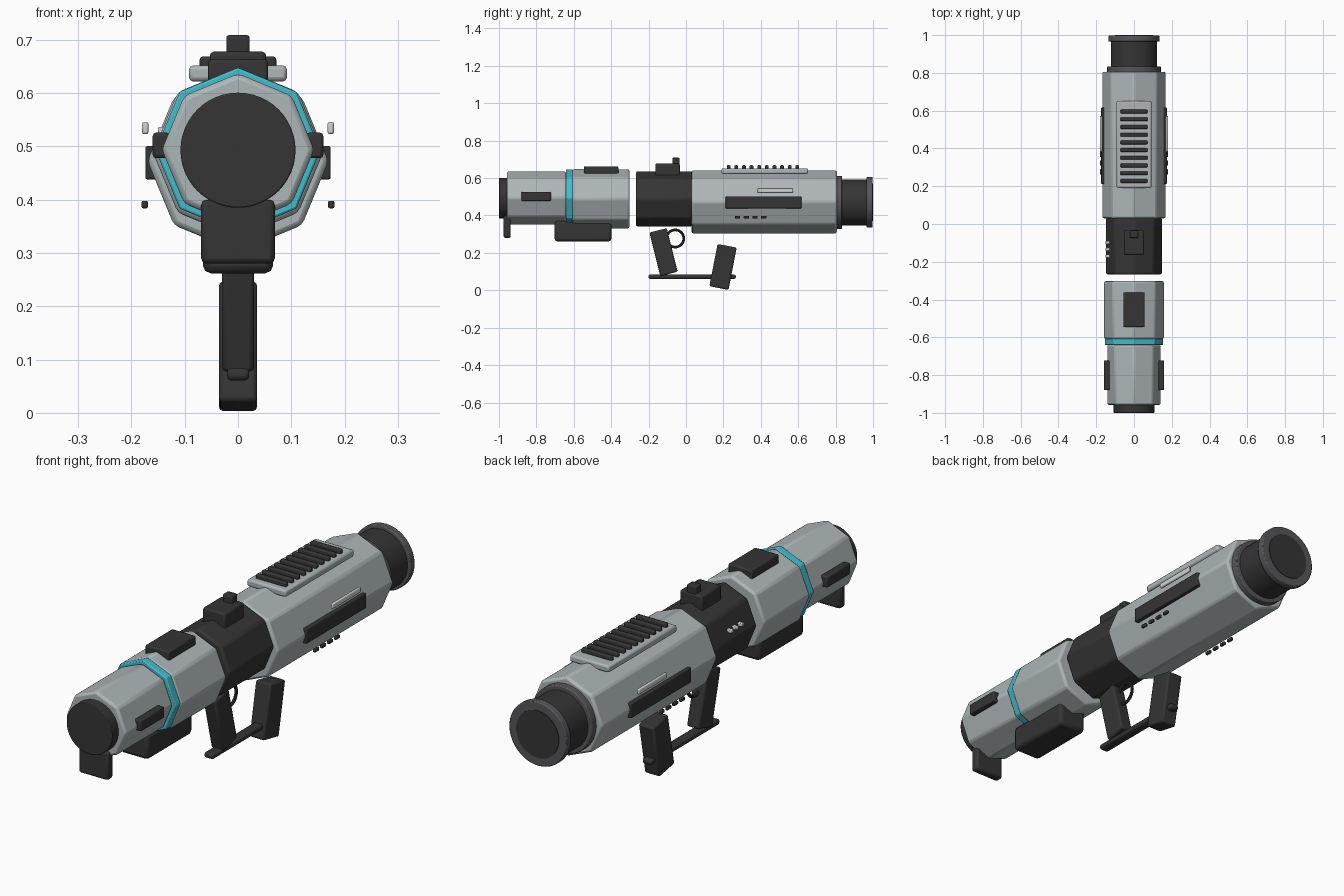
import bpy, math
from mathutils import Matrix, Vector

if "Cube" in bpy.data.objects:
    bpy.data.objects.remove(bpy.data.objects["Cube"])


def material(name, r, g, b):
    m = bpy.data.materials.new(name)
    m.diffuse_color = (r, g, b, 1)
    m.use_nodes = True
    m.node_tree.nodes["Principled BSDF"].inputs["Base Color"].default_value = m.diffuse_color
    return m


SILVER = material("silver grey", 0.42, 0.47, 0.48)
DARK = material("charcoal", 0.035, 0.035, 0.036)
GUNMETAL = material("gunmetal", 0.095, 0.095, 0.105)
CYAN = material("cyan", 0.06, 0.50, 0.60)
LIGHT = material("pale grey", 0.65, 0.66, 0.66)


def finish(ob, name, mat, bevel=0.0, segments=2):
    """Name, colour, bevel and shade the active object."""
    ob.name = name
    ob.data.name = name
    ob.data.materials.append(mat)
    if bevel:
        mod = ob.modifiers.new("bevel", 'BEVEL')
        mod.width = bevel
        mod.segments = segments
        mod.limit_method = 'ANGLE'
        mod.angle_limit = math.radians(30)
    bpy.ops.object.shade_smooth_by_angle(angle=math.radians(30))
    return ob


def tube(name, y0, y1, z, r, mat, sides=48, bevel=0.0):
    """Solid prism along y; with 8 sides one corner points straight up."""
    bpy.ops.mesh.primitive_cylinder_add(vertices=sides, radius=r, depth=y1 - y0)
    ob = bpy.context.object
    ob.data.transform(Matrix.Rotation(math.radians(90), 4, 'X'))
    ob.location = (0, (y0 + y1) / 2, z)
    return finish(ob, name, mat, bevel)


def box(name, x, y, z, mat, bevel=0.004, tilt=0.0):
    """Box from (min, max) ranges, optionally tilted about x."""
    bpy.ops.mesh.primitive_cube_add(size=1)
    ob = bpy.context.object
    ob.data.transform(Matrix.Diagonal((x[1] - x[0], y[1] - y[0], z[1] - z[0], 1)))
    ob.location = [(a[0] + a[1]) / 2 for a in (x, y, z)]
    ob.rotation_euler.x = math.radians(tilt)
    return finish(ob, name, mat, bevel)


def side_boxes(name, x, y, z, mat, bevel=0.003):
    """The same box on the right and left side."""
    box("right_" + name, x, y, z, mat, bevel)
    box("left_" + name, (-x[1], -x[0]), y, z, mat, bevel)


# Front half of the tube
tube("front_cap", -1.0, -0.95, 0.493, 0.108, DARK, bevel=0.003)
tube("front_body", -0.958, -0.64, 0.494, 0.143, SILVER, 8, 0.010)
tube("accent_ring", -0.641, -0.606, 0.493, 0.155, CYAN, 8, 0.004)
tube("middle_body", -0.609, -0.302, 0.489, 0.160, SILVER, 8, 0.010)

# Dark centre section and large rear body
tube("centre_section", -0.268, 0.035, 0.489, 0.149, DARK, 8, 0.010)
tube("rear_body", 0.03, 0.806, 0.4725, 0.170, SILVER, 8, 0.010)

# Rear nozzle
tube("rear_collar", 0.80, 0.835, 0.470, 0.142, GUNMETAL, bevel=0.004)
tube("nozzle", 0.82, 0.975, 0.470, 0.123, DARK)
tube("nozzle_flange", 0.966, 0.997, 0.471, 0.136, GUNMETAL, bevel=0.004)
tube("nozzle_disc", 0.97, 1.0, 0.471, 0.100, DARK)

# Front foot, underside box and top plate
box("front_foot", (-0.069, 0.069), (-0.975, -0.937), (0.28, 0.40), DARK, 0.010)
box("underside_box", (-0.066, 0.066), (-0.703, -0.398), (0.262, 0.37), DARK, 0.015)
box("top_plate", (-0.056, 0.056), (-0.546, -0.362), (0.60, 0.663), DARK, 0.006)

# Sight
box("sight_mount", (-0.053, 0.053), (-0.164, -0.032), (0.60, 0.678), DARK, 0.008)
box("sight_nub", (-0.022, 0.022), (-0.073, -0.035), (0.665, 0.709), DARK, 0.005)

# Vent with ten slats
box("vent_plate", (-0.092, 0.092), (0.19, 0.652), (0.622, 0.652), SILVER, 0.008)
for i in range(10):
    y = 0.228 + i * 0.0408
    box(f"vent_slat_{i + 1}", (-0.072, 0.072), (y - 0.01, y + 0.01), (0.645, 0.669), DARK, 0.006)

# Side details, mirrored
side_boxes("front_plate", (0.128, 0.160), (-0.88, -0.722), (0.478, 0.526), DARK, 0.006)
side_boxes("rear_panel", (0.130, 0.174), (0.212, 0.617), (0.438, 0.501), DARK, 0.004)
side_boxes("light_strip", (0.168, 0.180), (0.382, 0.572), (0.523, 0.546), LIGHT, 0.004)
for i in range(4):
    y = 0.276 + i * 0.0465
    side_boxes(f"button_{i + 1}", (0.169, 0.181), (y - 0.014, y + 0.014),
               (0.384, 0.398), DARK, 0.003)

# Three indicator studs on the left only
for i in range(3):
    y = -0.17 + i * 0.036
    box(f"indicator_{i + 1}", (-0.150, -0.125), (y - 0.009, y + 0.009), (0.523, 0.537), LIGHT, 0.003)

# Grips, lower bar and trigger guard
box("front_grip", (-0.030, 0.030), (-0.168, -0.072), (0.084, 0.324), DARK, 0.008, 14)
box("rear_grip", (-0.036, 0.036), (0.146, 0.250), (0.010, 0.240), DARK, 0.008, -11)
box("grip_bar", (-0.021, 0.021), (-0.20, 0.266), (0.061, 0.084), DARK, 0.008)
bpy.ops.mesh.primitive_torus_add(major_radius=0.046, minor_radius=0.007,
                                 major_segments=36, minor_segments=10,
                                 location=(0, -0.058, 0.277),
                                 rotation=(0, math.radians(90), 0))
finish(bpy.context.object, "trigger_guard", DARK)
